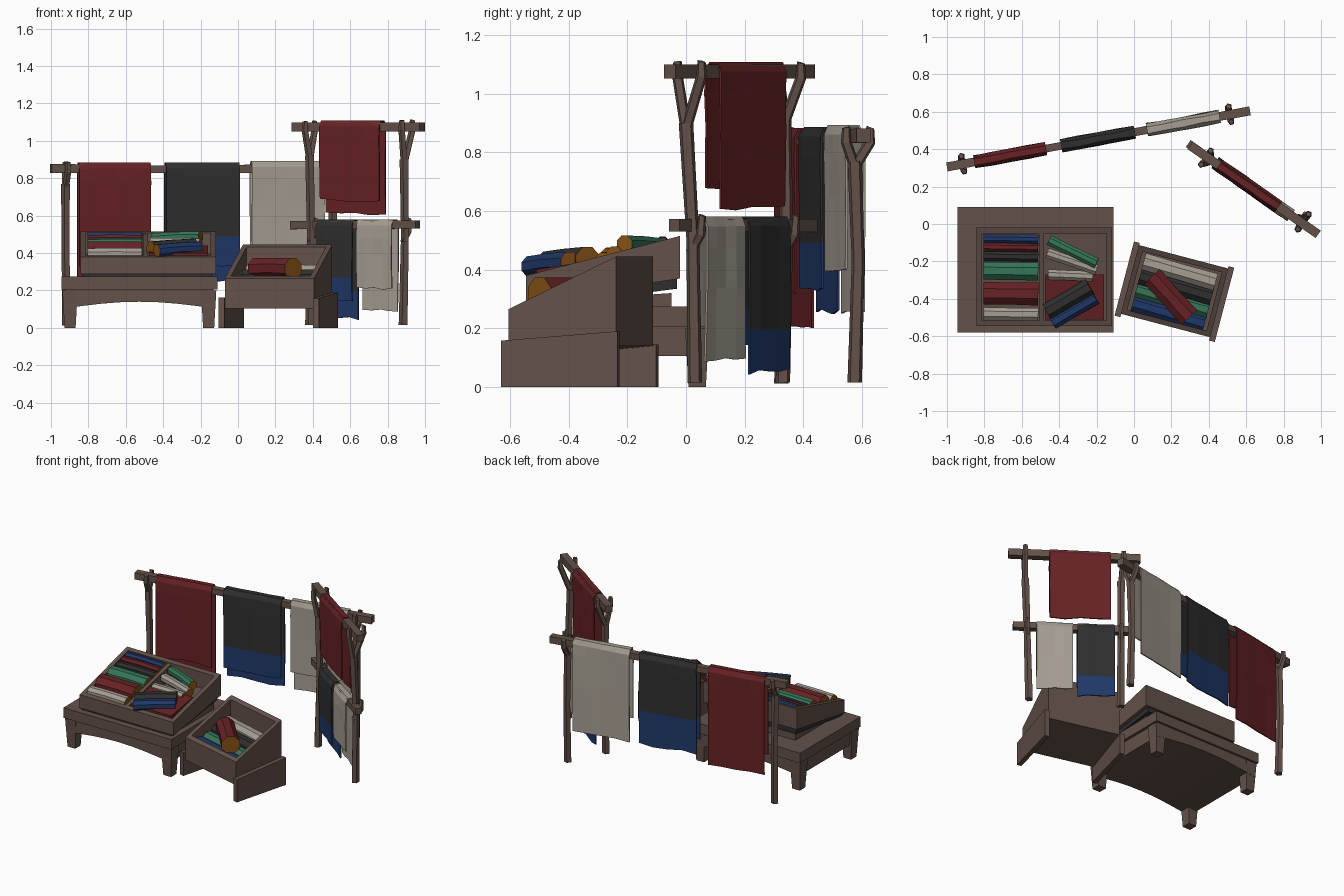
import bpy, bmesh, math, random
from mathutils import Vector, Matrix

if "Cube" in bpy.data.objects:
    bpy.data.objects.remove(bpy.data.objects["Cube"])
random.seed(4)

def mat(name, r, g, b):
    m = bpy.data.materials.new(name)
    m.diffuse_color = (r, g, b, 1)
    m.use_nodes = True
    m.node_tree.nodes["Principled BSDF"].inputs["Base Color"].default_value = m.diffuse_color
    return m

WOOD = mat("brown wood", .125, .083, .067)
RED = mat("dark red cloth", .135, .016, .018)
BLACK = mat("charcoal cloth", .028, .028, .028)
BLUE = mat("navy cloth", .014, .04, .14)
BEIGE = mat("beige cloth", .38, .34, .29)
GREEN = mat("green cloth", .036, .18, .10)
CORE = mat("orange roll end", .24, .085, .008)
I = Matrix.Identity(4)

def finish(name, bm, mats, M=I):
    bmesh.ops.recalc_face_normals(bm, faces=bm.faces)
    me = bpy.data.meshes.new(name)
    bm.to_mesh(me)
    bm.free()
    for m in mats:
        me.materials.append(m)
    ob = bpy.data.objects.new(name, me)
    ob.matrix_world = M
    bpy.context.collection.objects.link(ob)
    return ob

def solid(name, prof, t0, t1, m, M=I, axis='x'):
    """Extrude a 2D profile along x (profile is y,z) or y (profile is x,z)."""
    bm = bmesh.new()
    rings = [[bm.verts.new((t, a, b) if axis == 'x' else (a, t, b)) for a, b in prof] for t in (t0, t1)]
    n = len(prof)
    for r in rings:
        bm.faces.new(r)
    for i in range(n):
        j = (i + 1) % n
        bm.faces.new((rings[0][i], rings[0][j], rings[1][j], rings[1][i]))
    return finish(name, bm, [m], M)

def rect(a0, a1, b0, b1):
    return [(a0, b0), (a1, b0), (a1, b1), (a0, b1)]

def tube(name, pts, radii, n, m, cap=None, M=I, ref=None):
    """Faceted tube through points, with an optional end colour."""
    bm = bmesh.new()
    pts = [Vector(p) for p in pts]
    d = (pts[-1] - pts[0]).normalized()
    ref = Vector(ref) if ref else Vector((0, 0, 1) if abs(d.z) < .7 else (1, 0, 0))
    u = (ref - d * ref.dot(d)).normalized()
    v = d.cross(u)
    rings = []
    for p, r in zip(pts, radii):
        rings.append([bm.verts.new(p + r * (math.cos(a) * u + math.sin(a) * v))
                      for a in (2 * math.pi * (k + .5) / n for k in range(n))])
    for a, b in zip(rings, rings[1:]):
        for i in range(n):
            bm.faces.new((a[i], a[(i + 1) % n], b[(i + 1) % n], b[i]))
    for r in (rings[0], rings[-1]):
        bm.faces.new(r).material_index = 1 if cap else 0
    return finish(name, bm, [m, cap] if cap else [m], M)

def roll(name, a, b, r, m, M=I):
    a, b = Vector(a), Vector(b)
    mid = (a + b) / 2 + Vector((0, 0, .004))
    return tube(name, [a, mid, b], [r, r * .96, r * 1.02], 8, m, CORE, M)

def drape(name, A, B, s0, s1, top, front, back, m, stripe=None):
    """Cloth hung over a beam A-B between fractions s0 and s1; hem heights front and back."""
    A, B = Vector(A), Vector(B)
    d = (B - A).normalized()
    p = Vector((d.y, -d.x, 0))
    if p.y > 0:
        p = -p
    hf, hb = (stripe if stripe else ((front + top) / 2, (back + top) / 2))
    prof = [(.028, front), (.03, hf), (.031, top - .1), (.03, top - .03), (.016, top), (-.016, top),
            (-.03, top - .03), (-.031, top - .1), (-.03, hb), (-.028, back)]
    bm = bmesh.new()
    cols = 4
    grid = []
    for i in range(cols + 1):
        c = A.lerp(B, s0 + (s1 - s0) * i / cols)
        col = []
        for k, (o, z) in enumerate(prof):
            dz = random.uniform(-.008, .008) - .006 * i / cols if k in (0, 9) else 0
            w = random.uniform(-.003, .003)
            q = c + p * (o + w)
            col.append(bm.verts.new((q.x, q.y, z + dz)))
        grid.append(col)
    for i in range(cols):
        for k in range(len(prof) - 1):
            f = bm.faces.new((grid[i][k], grid[i + 1][k], grid[i + 1][k + 1], grid[i][k + 1]))
            if stripe and k in (0, len(prof) - 2):
                f.material_index = 1
    ob = finish(name, bm, [m, BLUE])
    mod = ob.modifiers.new("thickness", 'SOLIDIFY')
    mod.thickness = .008
    mod.offset = 0

def post(name, base, neck, top, perp, spread):
    """Forked post whose two arms cradle the beam."""
    base, neck, top, perp = Vector(base), Vector(neck), Vector(top), Vector(perp)
    mid = base.lerp(neck, .55) + perp * .012
    tube(name, [base, mid, neck], [.026, .023, .026], 5, WOOD)
    for s in (-1, 1):
        tube(name + "_fork", [neck - Vector((0, 0, .02)), top + perp * spread * s - Vector((0, 0, .05)),
             top + perp * spread * s], [.02, .019, .015], 5, WOOD)

# long back rack
A, B = (-1.0, .305, .853), (.62, .605, .857)
pa = (-.18, .98, 0)
tube("back_rack_beam", [A, Vector(A).lerp(Vector(B), .4) + Vector((0, 0, -.008)), B], [.034, .028, .034], 4, WOOD)
post("back_rack_post", (-.915, .325, .012), (-.92, .322, .77), (-.915, .322, .885), pa, .042)
post("back_rack_post", (.51, .575, .015), (.51, .575, .77), (.513, .587, .885), pa, .042)
drape("red_hanging_cloth", A, B, .09, .327, .88, .33, .205, RED)
drape("charcoal_hanging_cloth", A, B, .377, .62, .882, .34, .26, BLACK, (.49, .49))
drape("beige_hanging_cloth", A, B, .66, .9, .89, .40, .255, BEIGE)

# two-beam side rack
C, D = (.30, .42, 1.075), (.985, -.055, 1.075)
E, F = (.29, .43, .55), (.96, -.04, .552)
pb = (.57, .82, 0)
tube("side_rack_top_beam", [C, D], [.034, .034], 4, WOOD)
tube("side_rack_low_beam", [E, F], [.032, .03], 4, WOOD)
post("side_rack_post", (.885, .03, .015), (.89, .0, .90), (.905, .012, 1.11), pb, .05)
post("side_rack_post", (.385, .33, .015), (.385, .335, .92), (.385, .355, 1.105), pb, .045)
for x, y in ((.885, .015), (.385, .335)):
    tube("side_rack_peg", [(x, y, .46), (x + .03, y + .035, .52), (x + .03, y + .04, .585)],
         [.018, .017, .014], 5, WOOD)
drape("red_side_cloth", C, D, .225, .69, 1.105, .685, .61, RED)
drape("charcoal_side_cloth", E, F, .215, .505, .577, .145, .055, BLACK, (.27, .195))
drape("beige_side_cloth", E, F, .54, .82, .577, .215, .10, BEIGE)

# low table with arched apron and tapered legs
solid("table_top", rect(-.58, .09, .205, .275), -.945, -.11, WOOD)
arch = [(-.925 + .795 * i / 8, .105 + .035 * math.sin(math.pi * i / 8)) for i in range(9)]
solid("table_apron", arch + [(-.13, .21), (-.925, .21)], -.565, .075, WOOD, axis='y')
for x in (-.898, -.157):
    for y in (-.528, .038):
        tube("table_leg", [(x, y, 0), (x, y, .2)], [.042, .058], 4, WOOD)

def bin_box(name, M, x0, x1, yf, yb, f0, f1, b0, b1, t):
    """Open sloping bin: front heights f0-f1, back heights b0-b1."""
    def z(y, lo, hi):
        return lo + (hi - lo) * (y - yf) / (yb - yf)
    for a, b in ((x0, x0 + t), (x1 - t, x1)):
        solid(name + "_side", [(yf, f0), (yb, b0), (yb, b1), (yf, f1)], a, b, WOOD, M)
    for a, b in ((yf, yf + t), (yb - t, yb)):
        p = [(a, z(a, f0, b0)), (b, z(b, f0, b0)), (b, z(b, f1, b1)), (a, z(a, f1, b1))]
        solid(name + "_end_wall", p, x0 + t, x1 - t, WOOD, M)
    a, b = yf + t, yb - t
    fl = [(a, z(a, f0, b0)), (b, z(b, f0, b0)), (b, z(b, f0, b0) + t), (a, z(a, f0, b0) + t)]
    solid(name + "_floor", fl, x0 + t, x1 - t, WOOD, M)

# divided bin on the table
solid("bin_prop", [(-.5, .275), (-.05, .275), (-.05, .32), (-.5, .29)], -.81, -.15, WOOD)
solid("bin_pad", [(-.535, .27), (-.535, .292), (-.03, .37), (-.03, .335)], -.835, -.14, BLACK)
bin_box("divided_bin", I, -.843, -.117, -.545, -.02, .288, .38, .37, .515, .03)
solid("bin_divider", [(-.52, .3), (-.04, .38), (-.04, .505), (-.52, .385)], -.507, -.482, WOOD)
for y, z, r, m in ((-.078, .485, .026, BLUE), (-.122, .472, .026, RED), (-.172, .455, .03, BLACK),
                   (-.25, .425, .052, GREEN), (-.37, .4, .066, RED), (-.48, .39, .038, BEIGE)):
    roll("left_fabric_roll", (-.805, y, z), (-.512, y - .004, z), r, m)
solid("red_folded_cloth", [(-.51, .34), (-.27, .37), (-.27, .44), (-.51, .40)], -.475, -.16, RED)
roll("green_roll", (-.455, -.085, .478), (-.2, -.21, .488), .03, GREEN)
roll("beige_roll", (-.465, -.155, .452), (-.2, -.245, .45), .03, BEIGE)
roll("beige_under_roll", (-.46, -.27, .43), (-.22, -.28, .43), .03, BEIGE)
roll("charcoal_roll", (-.465, -.47, .415), (-.235, -.335, .43), .05, BLACK)
roll("blue_roll", (-.435, -.53, .41), (-.205, -.395, .425), .038, BLUE)

# small turned bin on side planks
M2 = Matrix.Translation((.216, -.362, 0)) @ Matrix.Rotation(math.radians(-14.7), 4, 'Z')
bin_box("small_bin", M2, -.247, .247, -.187, .193, .105, .265, .14, .445, .028)
solid("small_bin_right_plank", [(-.205, 0), (.205, 0), (.205, .19), (-.205, .158)], .245, .277, WOOD, M2)
solid("small_bin_left_plank", [(-.205, 0), (.205, 0), (.205, .145), (-.205, .162)], -.277, -.245, WOOD, M2)
for v, z, r, m in ((.115, .29, .05, BEIGE), (.035, .265, .05, BLACK), (-.04, .235, .045, GREEN),
                   (-.115, .215, .05, BLUE)):
    roll("small_bin_roll", (-.2, v, z), (.2, v - .01, z), r, m, M2)
roll("red_top_roll", (.095, -.28, .315), (.295, -.50, .315), .062, RED)
